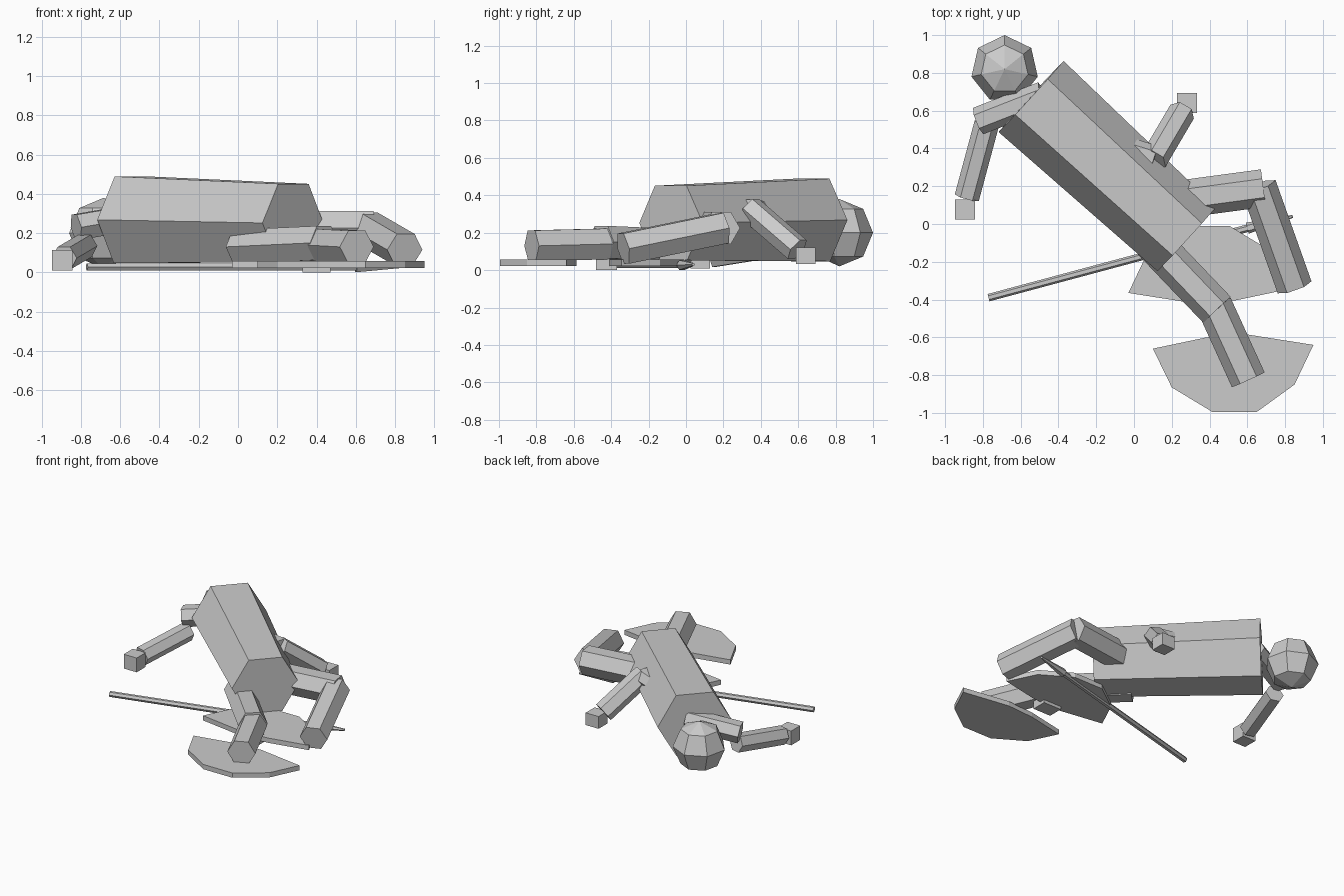
import bpy, bmesh
from math import cos, sin, pi
from mathutils import Vector

if "Cube" in bpy.data.objects:
    bpy.data.objects.remove(bpy.data.objects["Cube"])


def finish(name, bm):
    bmesh.ops.recalc_face_normals(bm, faces=bm.faces)
    me = bpy.data.meshes.new(name)
    bm.to_mesh(me)
    bm.free()
    ob = bpy.data.objects.new(name, me)
    bpy.context.collection.objects.link(ob)
    return ob


def prism(name, a, b, r0, r1=None, n=6):
    """Flat-topped n-sided prism running from a to b."""
    a, b = Vector(a), Vector(b)
    d = (b - a).normalized()
    side = d.cross(Vector((0, 0, 1))).normalized()
    up = side.cross(d)
    bm = bmesh.new()
    rings = []
    for c, r in ((a, r0), (b, r1 or r0)):
        rings.append([bm.verts.new(c + r * (cos(2 * pi * i / n) * side + sin(2 * pi * i / n) * up))
                      for i in range(n)])
    for i in range(n):
        j = (i + 1) % n
        bm.faces.new((rings[0][i], rings[0][j], rings[1][j], rings[1][i]))
    bm.faces.new(rings[0])
    bm.faces.new(rings[1])
    return finish(name, bm)


def box(name, loc, size):
    bm = bmesh.new()
    bmesh.ops.create_cube(bm, size=1)
    bmesh.ops.scale(bm, vec=size, verts=bm.verts)
    bmesh.ops.translate(bm, vec=loc, verts=bm.verts)
    return finish(name, bm)


def plate(name, pts, z0, z1):
    bm = bmesh.new()
    face = bm.faces.new([bm.verts.new((x, y, z0)) for x, y in pts])
    top = bmesh.ops.extrude_face_region(bm, geom=[face], use_keep_orig=True)["geom"]
    bmesh.ops.translate(bm, vec=(0, 0, z1 - z0),
                        verts=[v for v in top if isinstance(v, bmesh.types.BMVert)])
    return finish(name, bm)


# Torso, tapering slightly to the hips
prism("torso", (-0.545, 0.675, 0.268), (0.28, -0.08, 0.252), 0.255, 0.23)

# Head
bm = bmesh.new()
bmesh.ops.create_uvsphere(bm, u_segments=7, v_segments=4, radius=0.18)
bmesh.ops.translate(bm, vec=(-0.685, 0.82, 0.2), verts=bm.verts)
finish("head", bm)

# Arms
prism("left_upper_arm", (-0.48, 0.68, 0.29), (-0.825, 0.545, 0.23), 0.075)
prism("left_forearm", (-0.78, 0.53, 0.135), (-0.885, 0.14, 0.073), 0.066)
box("left_hand", (-0.895, 0.077, 0.062), (0.105, 0.105, 0.105))
prism("right_upper_arm", (-0.2, 0.45, 0.3), (0.11, 0.35, 0.32), 0.065)
prism("right_forearm", (0.105, 0.34, 0.33), (0.255, 0.595, 0.11), 0.072)
box("right_hand", (0.28, 0.64, 0.077), (0.105, 0.105, 0.09))

# Legs
prism("left_thigh", (0.01, -0.005, 0.13), (0.44, -0.455, 0.15), 0.1)
prism("left_shin", (0.425, -0.43, 0.14), (0.605, -0.825, 0.13), 0.095)
prism("right_thigh", (0.09, 0.11, 0.225), (0.685, 0.19, 0.225), 0.1)
prism("right_shin", (0.66, 0.2, 0.225), (0.85, -0.335, 0.115), 0.095)

# Weapon haft, spike and hub
prism("haft", (-0.77, -0.39, 0.028), (0.61, -0.02, 0.028), 0.02)
prism("spike", (0.6, -0.022, 0.027), (0.84, 0.04, 0.03), 0.03, 0.008)
box("blade_hub", (0.4, -0.425, 0.03), (0.145, 0.11, 0.06))

# Two blades, one the half-turn of the other
blade = [(0.10, -0.66), (0.385, -0.60), (0.60, -0.585), (0.95, -0.64),
         (0.85, -0.85), (0.65, -0.995), (0.415, -0.995), (0.2, -0.865)]
plate("outer_blade", blade, 0.022, 0.057)
plate("inner_blade", [(0.92 - x, -1.005 - y) for x, y in blade], 0.022, 0.057)
